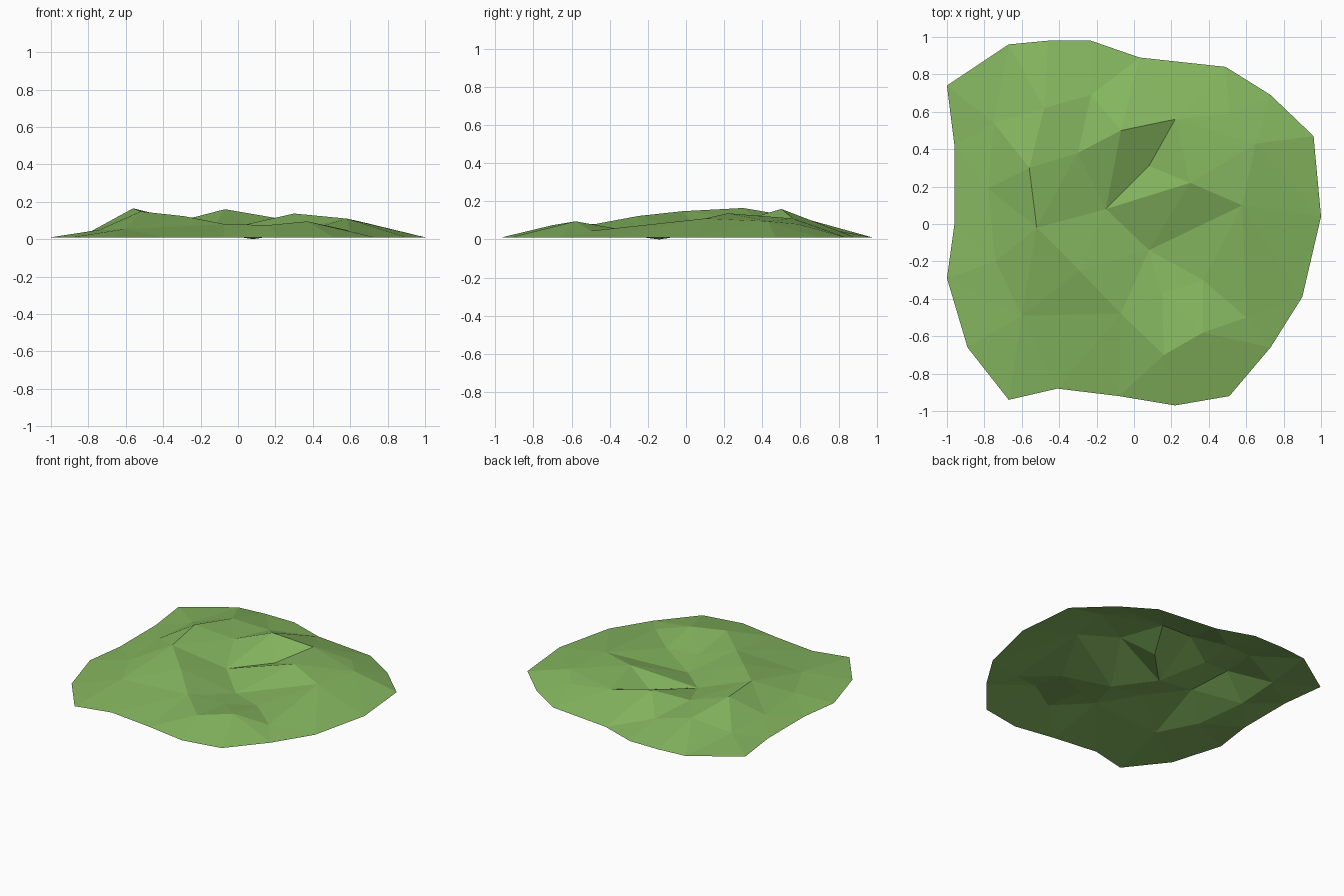
import bpy
import bmesh
from mathutils import Vector
from mathutils.geometry import delaunay_2d_cdt

default_cube = bpy.data.objects.get("Cube")
if default_cube:
    bpy.data.objects.remove(default_cube, do_unlink=True)

RIM_HEIGHT = 0.01

# Ground rim, counter-clockwise from the back corner
rim = [
    (-1, .74), (-.96, .42), (-.96, 0), (-1, -.29), (-.89, -.66),
    (-.67, -.94), (-.41, -.88), (-.08, -.92), (.22, -.97), (.51, -.92),
    (.73, -.66), (.9, -.39), (1, .04), (.96, .47), (.73, .69),
    (.49, .84), (.03, .89), (-.23, .98), (-.46, .98), (-.67, .96),
]

# Named peaks, hollows and slope breaks: x, y, height
relief = {
    "west_peak": (-.56, .3, .165),
    "west_shoulder": (-.52, -.02, .148),
    "south_ridge": (-.29, -.25, .123),
    "south_ridge_end": (-.07, -.48, .08),
    "west_foot": (-.78, .19, .045),
    "southwest_foot": (-.74, -.2, .05),
    "southwest_slope": (-.6, -.49, .055),
    "northwest_foot": (-.75, .54, .04),
    "north_shoulder": (-.48, .62, .11),
    "north_slope": (-.23, .69, .065),
    "saddle": (-.3, .38, .1),
    "cliff_top": (-.07, .5, .16),
    "cliff_end": (.22, .56, .11),
    "cliff_foot": (-.15, .08, .035),
    "gully": (.08, .31, .05),
    "east_peak": (.3, .22, .137),
    "east_shoulder": (.58, .1, .11),
    "northeast_slope": (.65, .43, .095),
    "northeast_foot": (.51, .59, .08),
    "hollow": (.08, -.14, 0),
    "dip": (.15, -.37, .03),
    "dip_edge": (.37, -.3, .045),
    "knoll": (.37, -.58, .095),
    "knoll_east": (.6, -.5, .045),
    "knoll_west": (.16, -.7, .075),
}

# Crease lines that the faces must follow
creases = [
    "west_peak west_shoulder south_ridge south_ridge_end knoll_west knoll knoll_east",
    "west_peak saddle cliff_top cliff_end gully cliff_foot cliff_top",
    "west_shoulder cliff_foot saddle west_shoulder",
    "cliff_foot east_peak east_shoulder hollow east_peak cliff_end",
    "gully east_peak northeast_slope east_shoulder",
    "cliff_end northeast_foot northeast_slope cliff_end",
    "cliff_foot hollow south_ridge_end dip hollow dip_edge knoll dip",
    "dip dip_edge knoll_east",
    "dip knoll_west",
    "hollow east_shoulder knoll_east dip_edge east_shoulder",
    "cliff_foot south_ridge",
    "west_peak north_shoulder saddle north_slope cliff_top",
    "north_shoulder north_slope",
    "north_shoulder northwest_foot west_peak west_foot west_shoulder",
    "southwest_foot west_shoulder southwest_slope",
]

points = [(x, y, RIM_HEIGHT) for x, y in rim] + list(relief.values())
index = {name: len(rim) + i for i, name in enumerate(relief)}
edges = set()
for line in creases:
    names = line.split()
    for a, b in zip(names, names[1:]):
        edges.add(tuple(sorted((index[a], index[b]))))

# Triangulate the sheet inside its rim
flat, _, faces, origins, _, _ = delaunay_2d_cdt(
    [Vector(p[:2]) for p in points], list(edges),
    [list(range(len(rim)))], 1, 1e-5)


def height(i):
    """Height of a point, or the nearest known one where creases cross."""
    if origins[i]:
        return points[origins[i][0]][2]
    return min(points, key=lambda p: (Vector(p[:2]) - flat[i]).length)[2]


bm = bmesh.new()
verts = [bm.verts.new((p.x, p.y, height(i))) for i, p in enumerate(flat)]
for face in faces:
    bm.faces.new([verts[i] for i in face])
for face in bm.faces:
    face.normal_update()
    if face.normal.z < 0:
        face.normal_flip()
mesh = bpy.data.meshes.new("grassy_ground")
bm.to_mesh(mesh)
bm.free()

# Grass colour
grass = bpy.data.materials.new("grass_green")
grass.use_nodes = True
colour = (.235, .47, .115, 1)
grass.diffuse_color = colour
shader = next(n for n in grass.node_tree.nodes if n.type == "BSDF_PRINCIPLED")
shader.inputs["Base Color"].default_value = colour
shader.inputs["Roughness"].default_value = .9
mesh.materials.append(grass)

ground = bpy.data.objects.new("grassy_ground", mesh)
bpy.context.collection.objects.link(ground)
